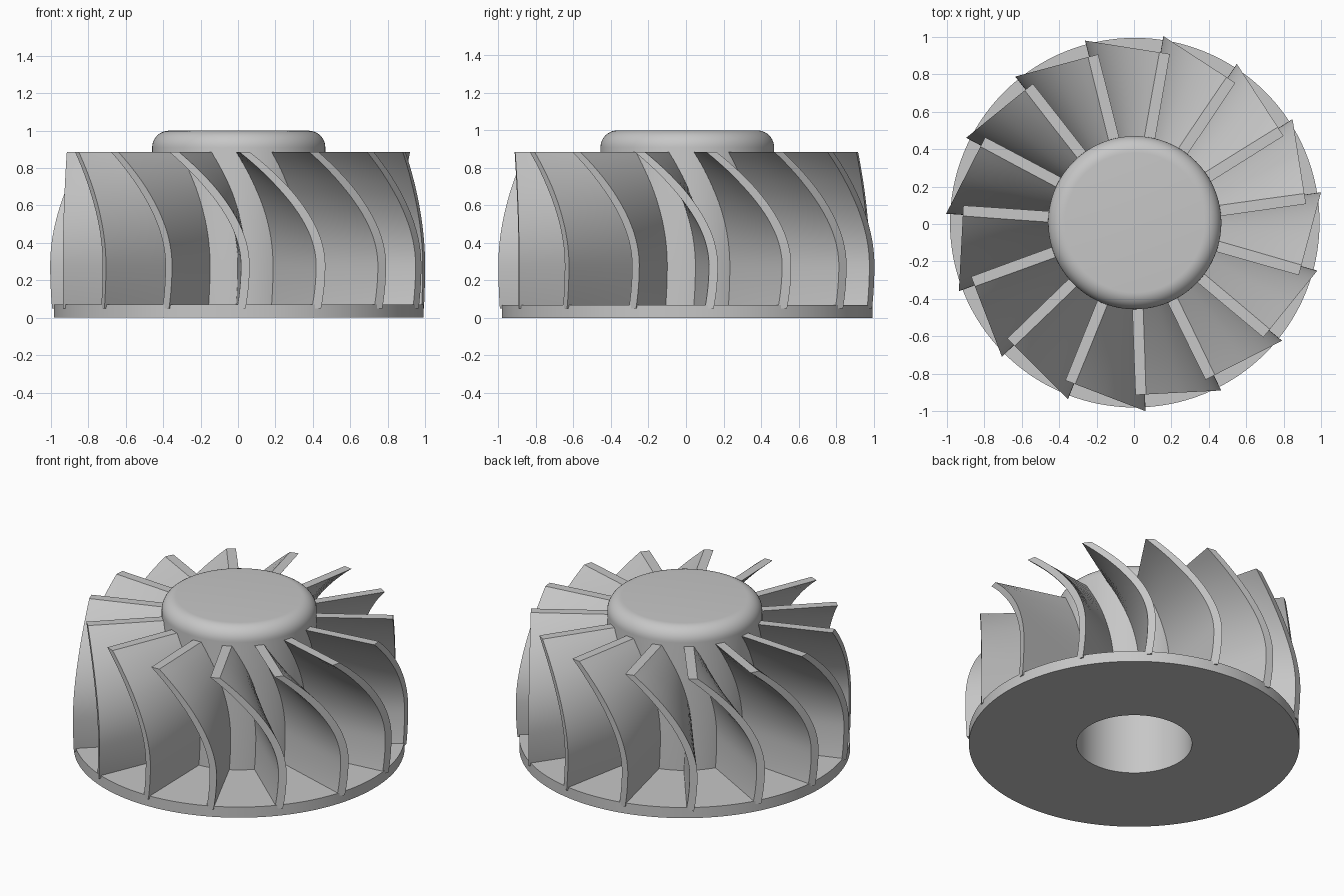
import bpy, bmesh, math
from mathutils import Vector

cube = bpy.data.objects.get("Cube")
if cube:
    bpy.data.objects.remove(cube, do_unlink=True)

BLADES = 15
CENTRE = Vector((0.004, 0.007, 0))
DISC_TOP, BLADE_TOP = 0.07, 0.885

grey = bpy.data.materials.new("plain_grey")
grey.use_nodes = True
colour = (0.57, 0.57, 0.57, 1)
grey.diffuse_color = colour
grey.node_tree.nodes["Principled BSDF"].inputs["Base Color"].default_value = colour


def finish(name, bm):
    """Turn a bmesh into a smooth-shaded grey object."""
    bmesh.ops.recalc_face_normals(bm, faces=bm.faces)
    mesh = bpy.data.meshes.new(name)
    bm.to_mesh(mesh)
    bm.free()
    mesh.materials.append(grey)
    obj = bpy.data.objects.new(name, mesh)
    obj.location = CENTRE
    bpy.context.collection.objects.link(obj)
    bpy.ops.object.select_all(action='DESELECT')
    obj.select_set(True)
    bpy.context.view_layer.objects.active = obj
    bpy.ops.object.shade_smooth_by_angle(angle=math.radians(35))
    return obj


# Hub and base disc: one turned profile with a blind bore from below
def turned_body():
    hub, fillet, disc, bore, bore_top = 0.463, 0.09, 0.988, 0.345, 0.9
    profile = [(0, bore_top), (bore, bore_top), (bore, 0), (disc, 0),
               (disc, DISC_TOP), (hub, DISC_TOP)]
    for i in range(11):
        a = math.pi / 2 * i / 10
        profile.append((hub - fillet + fillet * math.cos(a),
                        1 - fillet + fillet * math.sin(a)))
    profile.append((0, 1))
    bm = bmesh.new()
    verts = [bm.verts.new((r, 0, z)) for r, z in profile]
    edges = [bm.edges.new(pair) for pair in zip(verts, verts[1:])]
    bmesh.ops.spin(bm, geom=verts + edges, cent=(0, 0, 0), axis=(0, 0, 1),
                   angle=math.tau, steps=128, use_merge=False)
    bmesh.ops.remove_doubles(bm, verts=bm.verts, dist=1e-5)
    finish("hub_and_disc", bm)


# Blade lean: steep sweep towards the top, nearly upright at the base
def lean(z):
    u = (z - 0.28) / 0.605
    return math.radians(26 - 24 * u * u * (1 if u > 0 else 0.35))


def blade_point(radius, z, side, turn):
    slope = (lean(z + 0.005) - lean(z - 0.005)) / 0.01 * 0.95
    half = 0.0215 * min(math.sqrt(1 + slope * slope), 1.35)
    angle = lean(z) + side * half / (radius or 0.95)
    # A radius of None means the flat outer end of the blade
    r = radius or 0.92 / math.cos(angle - math.radians(3))
    a = angle + turn - math.pi / 2
    return (r * math.cos(a), r * math.sin(a), z)


def blade(index):
    turn = math.tau * index / BLADES
    rows, bottom = 28, DISC_TOP - 0.02
    bm = bmesh.new()
    rings = []
    for i in range(rows + 1):
        z = bottom + (BLADE_TOP - bottom) * i / rows
        rings.append([bm.verts.new(blade_point(r, z, s, turn)) for r, s in
                      ((0.42, -1), (0.7, -1), (None, -1),
                       (None, 1), (0.7, 1), (0.42, 1))])
    for low, high in zip(rings, rings[1:]):
        for k in range(6):
            n = (k + 1) % 6
            bm.faces.new((low[k], low[n], high[n], high[k]))
    bm.faces.new(rings[0])
    bm.faces.new(rings[-1])
    finish(f"blade_{index + 1}", bm)


turned_body()
for n in range(BLADES):
    blade(n)
